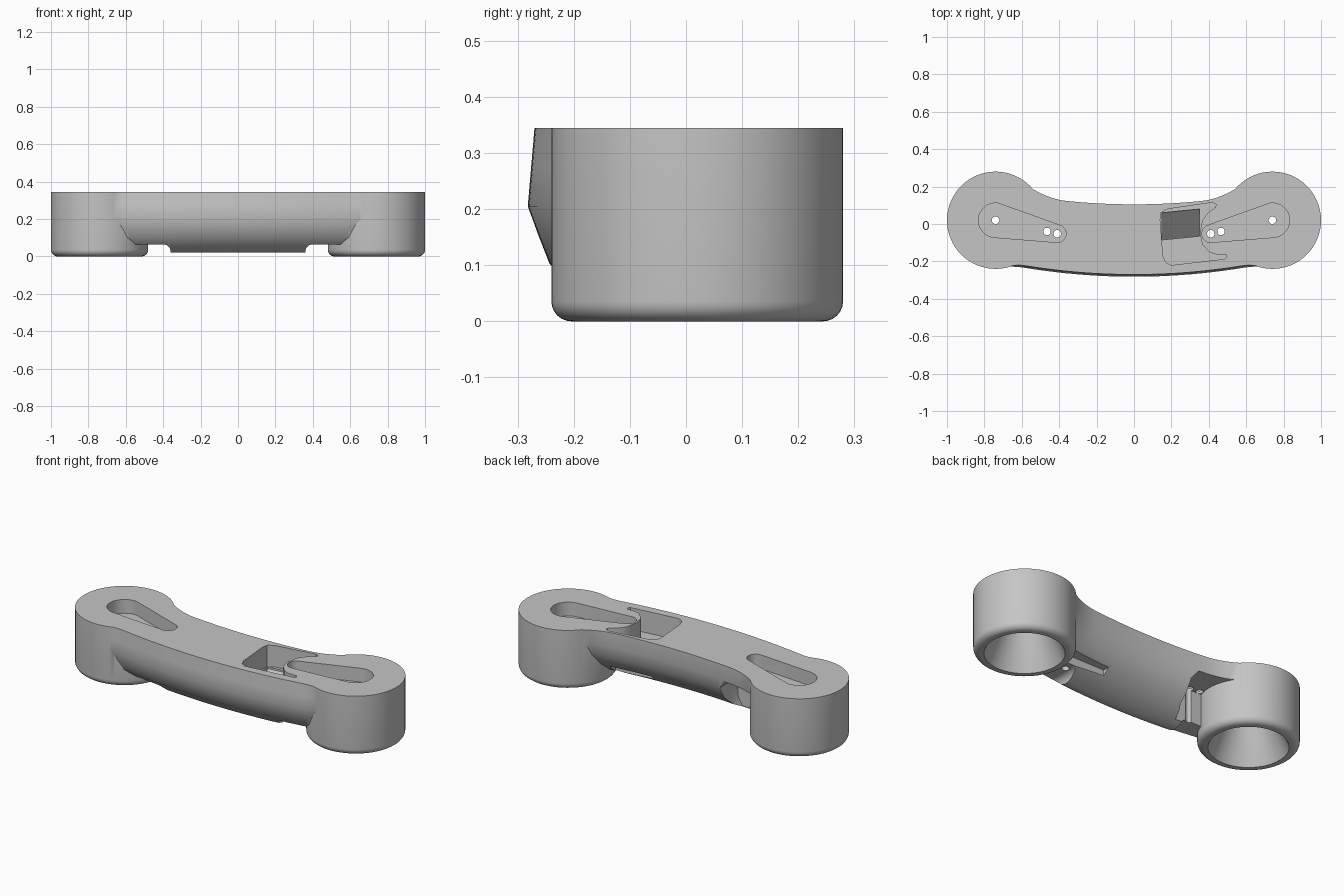
import bpy, bmesh, math

cube = bpy.data.objects.get("Cube")
if cube:
    bpy.data.objects.remove(cube, do_unlink=True)

TOP = 0.345
POD_X, POD_Y, POD_R = 0.74, 0.02, 0.26

grey = bpy.data.materials.new("plain grey")
grey.use_nodes = True
grey.diffuse_color = (0.56, 0.56, 0.56, 1)
grey.node_tree.nodes["Principled BSDF"].inputs["Base Color"].default_value = grey.diffuse_color


def loft(name, rings):
    """Closed solid skinned through rings of equal point count."""
    bm = bmesh.new()
    loops = [[bm.verts.new(p) for p in ring] for ring in rings]
    n = len(loops[0])
    for a, b in zip(loops, loops[1:]):
        for i in range(n):
            j = (i + 1) % n
            bm.faces.new((a[i], a[j], b[j], b[i]))
    bm.faces.new(loops[0])
    bm.faces.new(loops[-1])
    bmesh.ops.recalc_face_normals(bm, faces=bm.faces)
    mesh = bpy.data.meshes.new(name)
    bm.to_mesh(mesh)
    bm.free()
    mesh.materials.append(grey)
    obj = bpy.data.objects.new(name, mesh)
    bpy.context.collection.objects.link(obj)
    return obj


def prism(name, outline, z0, z1):
    """Upright prism from an (x, y) outline."""
    return loft(name, [[(x, y, z) for x, y in outline] for z in (z0, z1)])


def tunnel(name, outline, y0, y1):
    """Prism running along y from an (x, z) outline."""
    return loft(name, [[(x, y, z) for x, z in outline] for y in (y0, y1)])


def circle(x, y, r, n, start=0.0, sweep=2 * math.pi):
    return [(x + r * math.cos(start + sweep * i / n), y + r * math.sin(start + sweep * i / n))
            for i in range(n)]


def turned(name, x, y, profile, n=64):
    """Stack of circles from (radius, height) pairs."""
    return loft(name, [[(px, py, z) for px, py in circle(x, y, r, n)] for r, z in profile])


def combine(target, other, operation):
    mod = target.modifiers.new(other.name, 'BOOLEAN')
    mod.operation, mod.solver, mod.object = operation, 'EXACT', other
    bpy.ops.object.select_all(action='DESELECT')
    bpy.context.view_layer.objects.active = target
    target.select_set(True)
    bpy.ops.object.modifier_apply(modifier=mod.name)
    bpy.data.objects.remove(other, do_unlink=True)


def cut(target, cutter):
    combine(target, cutter, 'DIFFERENCE')


# Curved beam: cross-section (y, z) bowed along x, flaring into the pods towards the top
section = [(-0.27, TOP), (-0.276, 0.275), (-0.282, 0.205), (-0.263, 0.153), (-0.243, 0.102),
           (-0.16, 0.03), (-0.13, 0.02), (-0.1, 0.025), (-0.02, 0.065), (0.05, 0.125),
           (0.09, 0.19), (0.105, 0.26), (0.105, TOP)]


def beam_ring(x):
    bow = 0.14 * x * x
    back_flare = 1.25 * max(0, abs(x) - 0.36) ** 2
    front_flare = -2.4 * max(0, abs(x) - 0.58) ** 2
    reach = math.sqrt(max(0, (POD_R - 0.003) ** 2 - (abs(x) - POD_X) ** 2))
    ring = []
    for y, z in section:
        rise = max(0, (z - 0.1) / (TOP - 0.1))
        y_new = y + bow + rise * (back_flare if y > 0 else front_flare)
        if abs(x) > 0.6:
            y_new = min(y_new, POD_Y + reach)
        ring.append((x, y_new, z))
    return ring


body = loft("arm_body", [beam_ring(-0.7 + 1.4 * i / 56) for i in range(57)])

# Underside gaps with a rounded inner corner between the beam and the pods
for s in (-1, 1):
    arch = circle(0.4, 0.025, 0.04, 6, math.pi, -math.pi / 2)
    arch += [(0.4, 0.065), (0.75, 0.065), (0.75, -0.1), (0.36, -0.1)]
    cut(body, tunnel("pod_gap", [(s * x, z) for x, z in arch], -0.5, 0.5))

# Side opening in the back wall and shallow relief on the other half
opening = [(-0.6, 0.04), (-0.32, 0.04), (-0.29, 0.09), (-0.29, 0.2), (-0.33, 0.25), (-0.6, 0.25)]
cut(body, tunnel("side_opening", opening, -0.06, 0.5))
relief = [(0.2, -0.1), (0.45, -0.1), (0.45, 0.11), (0.2, 0.11)]
cut(body, tunnel("underside_relief", relief, 0.0, 0.5))

# Round end pods with a rounded lower rim
pod_profile = [(POD_R - 0.036 * (1 - math.sin(a)), 0.036 * (1 - math.cos(a)))
               for a in [math.pi / 2 * i / 6 for i in range(7)]] + [(POD_R, TOP)]
for s in (-1, 1):
    combine(body, turned("end_pod", s * POD_X, POD_Y, pod_profile), 'UNION')

# Tapered bores, teardrop pockets and pin holes
for s in (-1, 1):
    cut(body, turned("pod_bore", s * POD_X, POD_Y, [(0.212, -0.01), (0.2, 0.01), (0.1, 0.23)]))
    pocket = circle(0.74, 0.02, 0.092, 24, math.radians(-83), math.radians(190))
    pocket += circle(0.41, -0.052, 0.047, 16, math.radians(107), math.radians(170))
    cut(body, prism("pocket", [(s * x, y) for x, y in pocket], 0.265, 0.5))
    for x, y in ((0.74, 0.02), (0.465, -0.04), (0.41, -0.052)):
        cut(body, turned("pin_hole", s * x, y, [(0.02, -0.1), (0.02, 0.5)], 20))

# Window around the flexible tongue, with a deeper sloped floor at the back
window = [(0.18, 0.08), (0.42, 0.115), (0.44, 0.105), (0.435, 0.09), (0.395, 0.06),
          (0.365, 0.02), (0.352, -0.05), (0.365, -0.11), (0.405, -0.152), (0.44, -0.163),
          (0.49, -0.163), (0.497, -0.175), (0.485, -0.187), (0.2, -0.22), (0.17, -0.205),
          (0.155, -0.17), (0.14, 0.02), (0.145, 0.06)]
cut(body, prism("tongue_window", window, 0.22, 0.5))
wedge = [(-0.085, 0.08), (0.06, 0.21), (0.06, 0.24), (-0.085, 0.24)]
cut(body, loft("window_slope", [[(x, y + dy, z) for y, z in wedge]
                                for x, dy in ((0.15, 0.0), (0.35, 0.02))]))

# Smooth walls with crisp rims
bpy.ops.object.select_all(action='DESELECT')
bpy.context.view_layer.objects.active = body
body.select_set(True)
bpy.ops.object.shade_smooth_by_angle(angle=math.radians(32))
